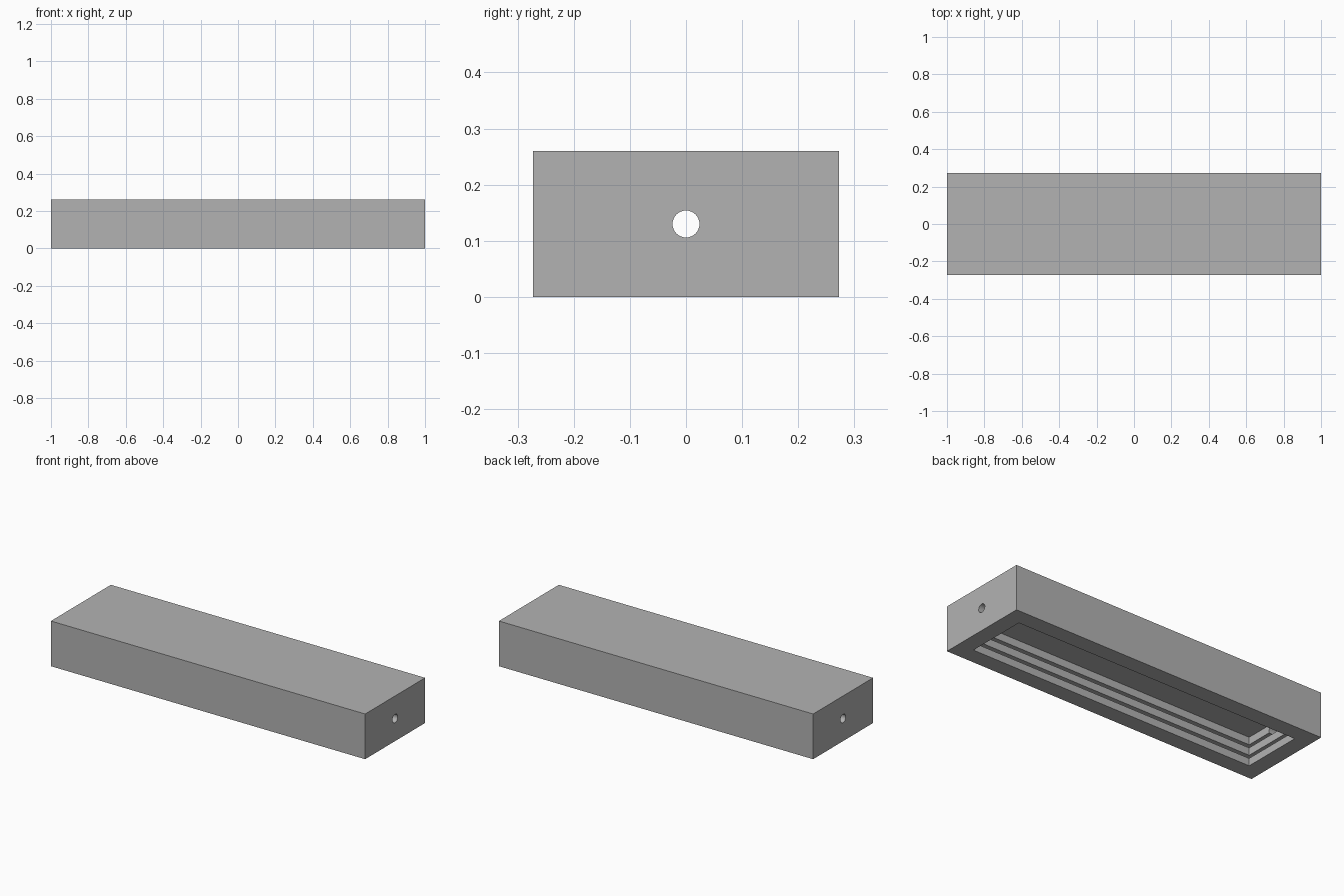
import bpy
import math

LENGTH, DEPTH, HEIGHT = 2.0, 0.545, 0.26
WALL = 0.0945
GROOVE_DEPTH = 0.04
GROOVE_HEIGHT = 0.018
HOLE_RADIUS = 0.024

cube = bpy.data.objects.get("Cube")
if cube:
    bpy.data.objects.remove(cube, do_unlink=True)

grey = bpy.data.materials.new("plain grey")
grey.use_nodes = True
colour = (0.45, 0.45, 0.45, 1)
grey.diffuse_color = colour
grey.node_tree.nodes["Principled BSDF"].inputs["Base Color"].default_value = colour


def box(name, length, depth, bottom, top):
    """Add a centred box between two heights."""
    bpy.ops.mesh.primitive_cube_add(size=1, location=(0, 0, (bottom + top) / 2))
    obj = bpy.context.object
    obj.name = name
    obj.scale = (length, depth, top - bottom)
    bpy.ops.object.transform_apply(location=True, rotation=True, scale=True)
    obj.data.materials.append(grey)
    return obj


def cut(target, cutter):
    """Subtract a hidden cutter from the target."""
    cutter.hide_render = True
    cutter.hide_set(True)
    mod = target.modifiers.new(cutter.name, "BOOLEAN")
    mod.operation = "DIFFERENCE"
    mod.solver = "EXACT"
    mod.object = cutter
    bpy.context.view_layer.objects.active = target
    bpy.ops.object.modifier_apply(modifier=mod.name)
    bpy.data.objects.remove(cutter, do_unlink=True)


# Outer housing
housing = box("housing", LENGTH, DEPTH, 0, HEIGHT)

# Cavity, open at the bottom
inner_length = LENGTH - 2 * WALL
inner_depth = DEPTH - 2 * WALL
ceiling = HEIGHT - WALL
cut(housing, box("cavity_cutter", inner_length, inner_depth, -0.1, ceiling))

# Two slots running round the inner walls
band = (ceiling - 2 * GROOVE_HEIGHT) / 3
for i in range(2):
    bottom = band + i * (band + GROOVE_HEIGHT)
    cut(housing, box("groove_cutter", inner_length + 2 * GROOVE_DEPTH,
                     inner_depth + 2 * GROOVE_DEPTH, bottom, bottom + GROOVE_HEIGHT))

# Round hole through both ends
bpy.ops.mesh.primitive_cylinder_add(vertices=48, radius=HOLE_RADIUS, depth=LENGTH + 0.2,
                                    location=(0, 0, HEIGHT / 2),
                                    rotation=(0, math.pi / 2, 0))
hole = bpy.context.object
hole.name = "hole_cutter"
hole.data.materials.append(grey)
cut(housing, hole)

# Smooth hole walls, crisp box edges
bpy.ops.object.select_all(action="DESELECT")
housing.select_set(True)
bpy.context.view_layer.objects.active = housing
bpy.ops.object.shade_smooth_by_angle(angle=math.radians(30))
